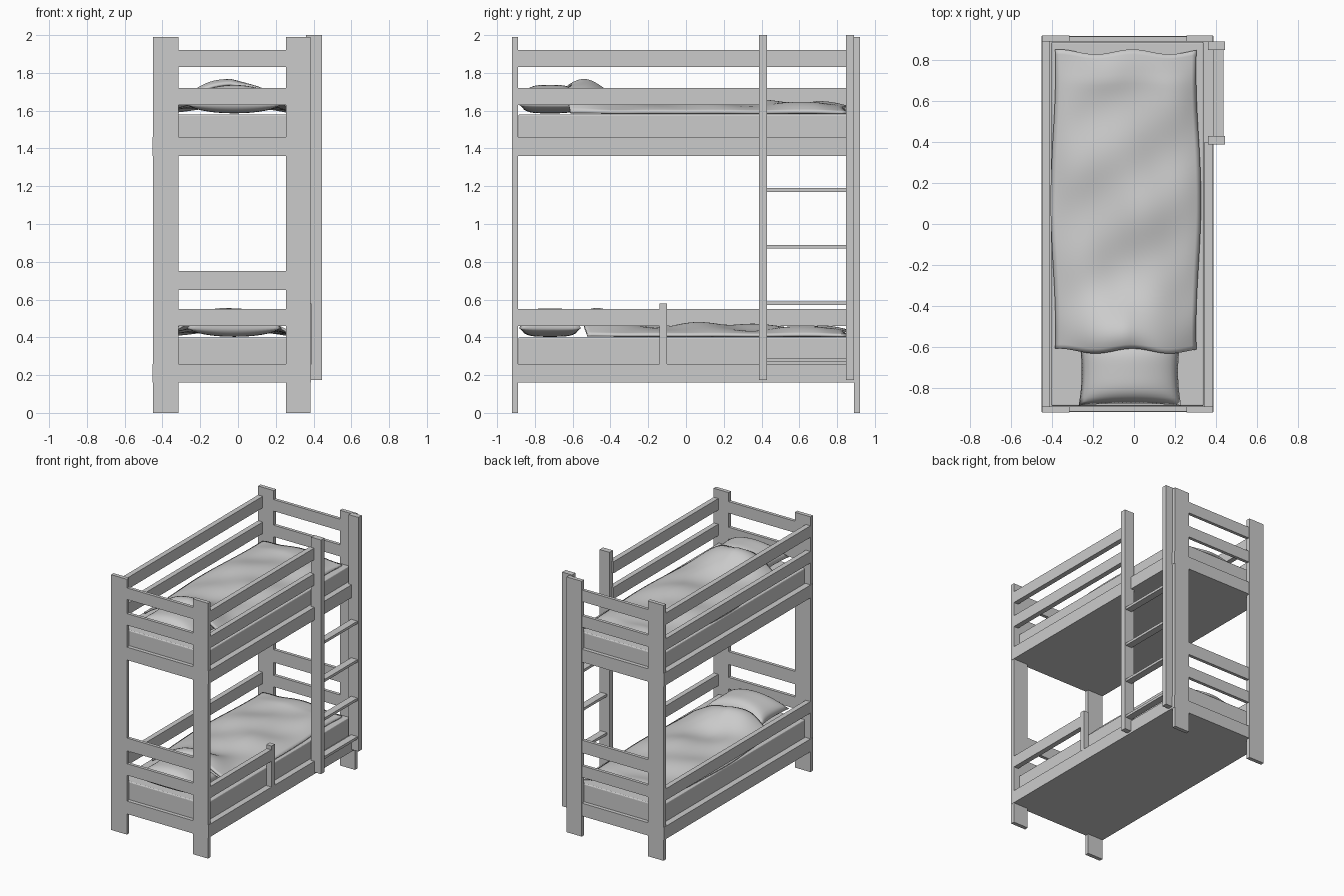
import bpy, bmesh
from math import exp, sin, cos

if "Cube" in bpy.data.objects:
    bpy.data.objects.remove(bpy.data.objects["Cube"])

CX = -0.0325  # centre line of the bed frame in x


def box(name, x0, x1, y0, y1, z0, z1, bevel=0.0):
    bm = bmesh.new()
    bmesh.ops.create_cube(bm, size=1)
    for v in bm.verts:
        v.co = ((x0 + x1) / 2 + v.co.x * (x1 - x0),
                (y0 + y1) / 2 + v.co.y * (y1 - y0),
                (z0 + z1) / 2 + v.co.z * (z1 - z0))
    me = bpy.data.meshes.new(name)
    bm.to_mesh(me)
    bm.free()
    ob = bpy.data.objects.new(name, me)
    bpy.context.collection.objects.link(ob)
    if bevel:
        m = ob.modifiers.new("soft_edges", 'BEVEL')
        m.width, m.segments = bevel, 3
    return ob


def smooth_object(name, bm):
    bmesh.ops.recalc_face_normals(bm, faces=bm.faces)
    for f in bm.faces:
        f.smooth = True
    me = bpy.data.meshes.new(name)
    bm.to_mesh(me)
    bm.free()
    ob = bpy.data.objects.new(name, me)
    bpy.context.collection.objects.link(ob)
    return ob


def pillow(name, base):
    # two bulging sheets welded at the rim, with pinched-in sides
    bm = bmesh.new()
    for rise in (0.105, -0.045):
        new = bmesh.ops.create_grid(bm, x_segments=24, y_segments=18, size=1)["verts"]
        for v in new:
            u, w = v.co.x, v.co.y
            t = (max(0, 1 - u ** 2) * max(0, 1 - w ** 4)) ** 0.55
            v.co = (-0.02 + 0.25 * u * (0.94 + 0.06 * w * w),
                    -0.72 + 0.165 * w * (0.94 + 0.06 * u * u),
                    base + 0.048 + rise * t)
    bmesh.ops.remove_doubles(bm, verts=bm.verts, dist=0.0005)
    return smooth_object(name, bm)


def blanket(name, base, y0, body, tent, tent_y):
    # rumpled sheet: low at the rim, raised in the middle, tented over the pillow
    bm = bmesh.new()
    bmesh.ops.create_grid(bm, x_segments=32, y_segments=64, size=1)
    y1 = 0.84
    for v in bm.verts:
        u, w = v.co.x, v.co.y
        y = (y0 + y1) / 2 + w * (y1 - y0) / 2
        side = max(0, 1 - abs(u) ** 3.0)
        foot = 0.45 + 0.55 * min(1, (1 - w) / 0.2)
        wave = 0.010 * sin(9 * y + 2 * u) + 0.008 * cos(15 * y - 3 * u) + 0.005 * sin(7 * u + 4 * y)
        h = 0.016 + (body + wave) * side * foot
        h += tent * max(0, 1 - abs(u) ** 1.3) * exp(-((y - tent_y) / 0.15) ** 2)
        x = -0.04 + 0.355 * u + 0.012 * u * sin(5 * y + 1)
        y += 0.012 * w ** 4 * sin(6 * u + 1)
        v.co = (x, y, base + h)
    ob = smooth_object(name, bm)
    m = ob.modifiers.new("thickness", 'SOLIDIFY')
    m.thickness = 0.014
    m.offset = -1
    return ob


# corner legs
for s, xs in (("left", (-0.45, -0.315)), ("right", (0.255, 0.385))):
    box(f"front_{s}_leg", *xs, -0.92, -0.89, 0, 1.99)
    box(f"back_{s}_leg", *xs, 0.89, 0.92, 0, 1.99)

# end boards at head and foot
for i, (z0, z1) in enumerate(((0.46, 0.55), (0.65, 0.75), (1.63, 1.72), (1.83, 1.92))):
    box(f"front_end_board_{i}", -0.32, 0.26, -0.915, -0.89, z0, z1)
    box(f"back_end_board_{i}", -0.32, 0.26, 0.89, 0.915, z0, z1)

# bed bases and mattresses
for level, z in (("lower", 0.16), ("upper", 1.36)):
    top = 0.40 if level == "lower" else 1.58
    box(f"{level}_base", -0.452, 0.387, -0.918, 0.918, z, z + 0.10)
    box(f"{level}_mattress", -0.405, 0.34, -0.888, 0.888, z + 0.09, top, 0.008)

# side rails
for name, z0, z1 in (("lower", 0.46, 0.55), ("upper_low", 1.63, 1.72), ("upper_high", 1.83, 1.92)):
    box(f"{name}_left_rail", -0.45, -0.41, -0.89, 0.89, z0, z1)
    box(f"{name}_right_rail", 0.345, 0.385, -0.89, -0.12 if name == "lower" else 0.40, z0, z1)
box("lower_rail_post", 0.343, 0.388, -0.14, -0.10, 0.255, 0.58)

# ladder
for name, y in (("front", 0.387), ("back", 0.848)):
    box(f"{name}_ladder_post", 0.36, 0.445, y, y + 0.042, 0.175, 2.0)
for i in range(4):
    z = 0.27 + 0.30 * i
    box(f"ladder_step_{i}", 0.382, 0.437, 0.42, 0.855, z, z + 0.02)

# bedding
pillow("lower_pillow", 0.40)
pillow("upper_pillow", 1.583)
blanket("lower_blanket", 0.40, -0.53, 0.045, 0.085, -0.48)
blanket("upper_blanket", 1.58, -0.62, 0.055, 0.115, -0.56)
